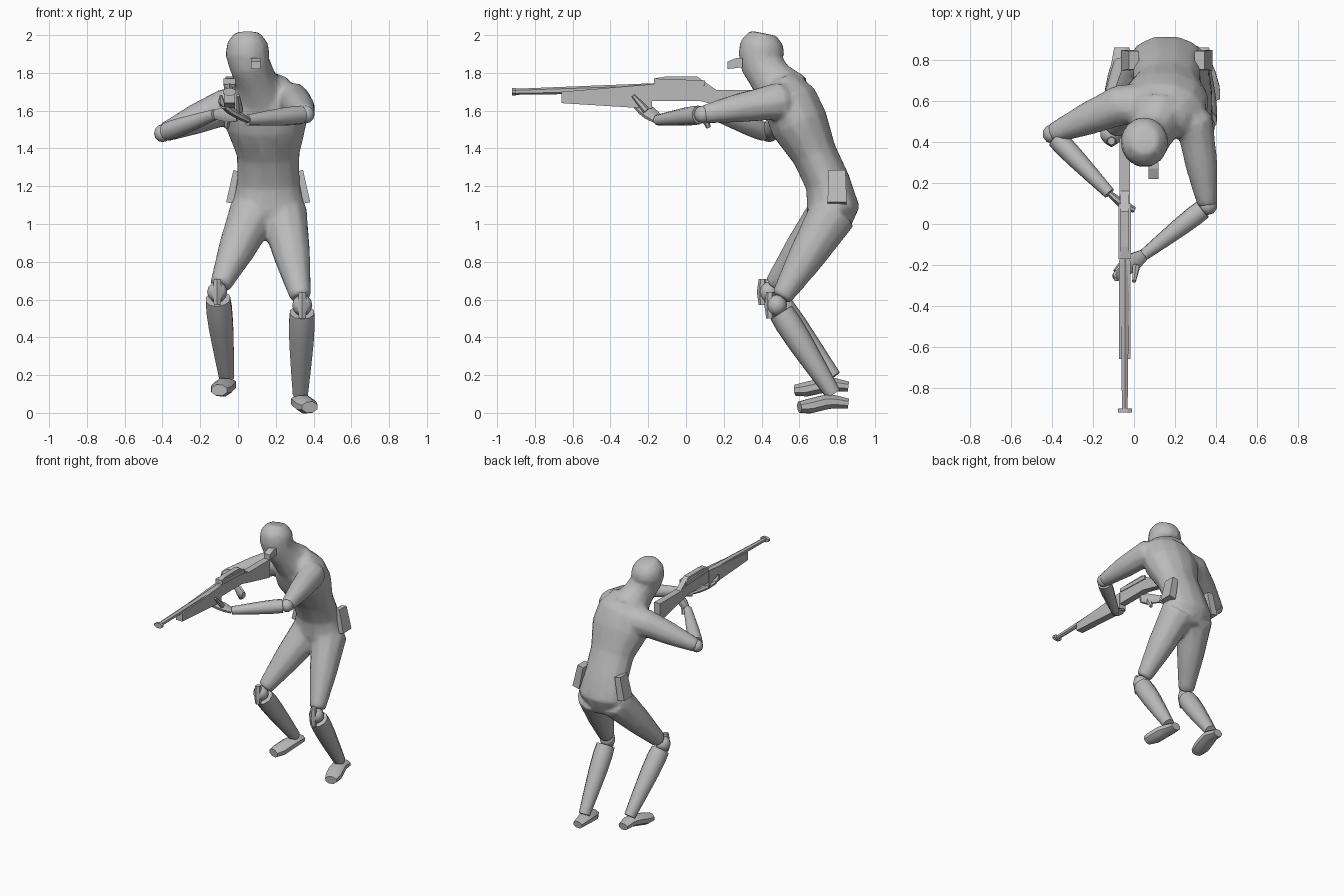
import bpy
import bmesh
import math
from mathutils import Vector

cube = bpy.data.objects.get("Cube")
if cube:
    bpy.data.objects.remove(cube, do_unlink=True)

grey = bpy.data.materials.new("plain grey")
grey.use_nodes = True
grey.diffuse_color = (0.5, 0.5, 0.5, 1)
grey.node_tree.nodes["Principled BSDF"].inputs["Base Color"].default_value = grey.diffuse_color

ACROSS = Vector((1, 0, 0))
FORWARD = Vector((0, -1, 0))
UP = Vector((0, 0, 1))


def finish(name, bm, smooth=True):
    """Turn a bmesh into a named grey object."""
    bmesh.ops.recalc_face_normals(bm, faces=bm.faces)
    mesh = bpy.data.meshes.new(name)
    bm.to_mesh(mesh)
    bm.free()
    mesh.materials.append(grey)
    obj = bpy.data.objects.new(name, mesh)
    bpy.context.collection.objects.link(obj)
    if smooth:
        bpy.ops.object.select_all(action="DESELECT")
        obj.select_set(True)
        bpy.context.view_layer.objects.active = obj
        bpy.ops.object.shade_smooth_by_angle(angle=math.radians(50))
    return obj


def loft(bm, path, widths, flat=1, side=ACROSS, sides=10):
    """Skin rings along a path; flat is the depth of each ring as a share of its width."""
    path = [Vector(point) for point in path]
    last = len(path) - 1
    rings = []
    for i, (centre, width) in enumerate(zip(path, widths)):
        along = (path[min(i + 1, last)] - path[max(i - 1, 0)]).normalized()
        u = (side - along * side.dot(along)).normalized()
        v = along.cross(u) * flat
        angles = [math.tau * (k + 0.5) / sides for k in range(sides)]
        rings.append([bm.verts.new(centre + (u * math.cos(a) + v * math.sin(a)) * width)
                      for a in angles])
    for lower, upper in zip(rings, rings[1:]):
        for k in range(sides):
            n = (k + 1) % sides
            bm.faces.new((lower[k], lower[n], upper[n], upper[k]))
    bm.faces.new(rings[0])
    bm.faces.new(rings[-1])


def limb(name, path, widths, flat=1, side=ACROSS, sides=8, smooth=True):
    bm = bmesh.new()
    loft(bm, path, widths, flat, side, sides)
    return finish(name, bm, smooth)


def muscle(name, start, end, thick, thin, bulge):
    """A limb segment that swells near its upper end and tapers to the lower one."""
    steps = [0.08, 0.2, 0.4, 0.7, 1]
    widths = [thick + (thin - thick) * t + bulge * math.sin(math.pi * math.sqrt(t)) for t in steps]
    return limb(name, [start.lerp(end, t) for t in steps], widths, sides=10)


def ball(name, centre, radius):
    bm = bmesh.new()
    bmesh.ops.create_uvsphere(bm, u_segments=10, v_segments=6, radius=radius)
    bmesh.ops.translate(bm, verts=bm.verts, vec=centre)
    return finish(name, bm)


def slab(name, outline, centre_x, thickness):
    """Extrude a (y, z) outline across x."""
    bm = bmesh.new()
    left_edge = centre_x - thickness / 2
    face = bm.faces.new([bm.verts.new((left_edge, y, z)) for y, z in outline])
    extruded = bmesh.ops.extrude_face_region(bm, geom=[face])
    moved = [item for item in extruded["geom"] if isinstance(item, bmesh.types.BMVert)]
    bmesh.ops.translate(bm, verts=moved, vec=ACROSS * thickness)
    return finish(name, bm, smooth=False)


# Joints that the limbs hang from
chest = Vector((0.12, 0.6, 1.62))
joints = {
    "left": dict(shoulder=Vector((0.3, 0.48, 1.65)), elbow=Vector((0.36, 0.09, 1.58)),
                 wrist=Vector((0.05, -0.15, 1.55)), hip=Vector((0.24, 0.78, 1.06)),
                 knee=Vector((0.34, 0.48, 0.57)), ankle=Vector((0.33, 0.78, 0.1)),
                 toe=Vector((0.38, 0.6, 0.03))),
    "right": dict(shoulder=Vector((-0.07, 0.58, 1.62)), elbow=Vector((-0.4, 0.44, 1.48)),
                  wrist=Vector((-0.12, 0.15, 1.58)), hip=Vector((0.08, 0.77, 1.06)),
                  knee=Vector((-0.11, 0.44, 0.64)), ankle=Vector((-0.06, 0.78, 0.19)),
                  toe=Vector((-0.1, 0.58, 0.12))),
}

# Body: torso, head, upper arms and thighs fused into one skin
bm = bmesh.new()
loft(bm, [(0.16, 0.77, 0.97), (0.16, 0.78, 1.08), (0.16, 0.75, 1.22), (0.16, 0.68, 1.37),
          (0.15, 0.6, 1.53), (0.14, 0.55, 1.65), (0.12, 0.5, 1.75)],
     [0.13, 0.2, 0.17, 0.17, 0.22, 0.21, 0.14], flat=0.72, sides=12)
loft(bm, [(0.12, 0.53, 1.68), (0.09, 0.45, 1.77), (0.06, 0.4, 1.85), (0.05, 0.4, 1.9),
          (0.05, 0.4, 1.96), (0.05, 0.41, 2.01)],
     [0.14, 0.11, 0.11, 0.12, 0.11, 0.07], flat=1.05, sides=12)
for j in joints.values():
    loft(bm, [chest, j["shoulder"], j["shoulder"].lerp(j["elbow"], 0.5), j["elbow"]],
         [0.1, 0.1, 0.08, 0.05], side=UP)
    knee_end = j["knee"].lerp(j["hip"], 0.08)
    loft(bm, [j["hip"], j["hip"].lerp(knee_end, 0.5), knee_end], [0.13, 0.1, 0.057])
body = finish("body", bm)
fuse = body.modifiers.new("fuse", "REMESH")
fuse.mode = "VOXEL"
fuse.voxel_size = 0.013
fuse.use_smooth_shade = True
blend = body.modifiers.new("blend", "SMOOTH")
blend.iterations = 8
facets = body.modifiers.new("facets", "DECIMATE")
facets.ratio = 0.12

# Mouthpiece on the face
slab("mouthpiece", [(0.3, 1.83), (0.22, 1.82), (0.22, 1.86), (0.27, 1.88), (0.3, 1.88)], 0.095, 0.05)

for name, j in joints.items():
    # Lower leg with a ball knee and a knee pad
    knee, ankle, toe = j["knee"], j["ankle"], j["toe"]
    ball(name + "_knee", knee, 0.056)
    muscle(name + "_shin", knee, ankle, 0.05, 0.042, 0.023)
    pad = knee + FORWARD * 0.035
    limb(name + "_knee_pad", [pad - UP * 0.07, pad, pad + UP * 0.07], [0.02, 0.03, 0.02], sides=6)

    # Tapered shoe from heel to toe
    heel = ankle - UP * 0.05 - FORWARD * 0.08
    instep = ankle.lerp(toe, 0.3) - UP * 0.025
    limb(name + "_foot", [heel, ankle - UP * 0.04, instep, ankle.lerp(toe, 0.7) - UP * 0.015, toe],
         [0.04, 0.055, 0.06, 0.06, 0.045], flat=0.7)

    # Forearm with a ball elbow
    ball(name + "_elbow", j["elbow"], 0.047)
    muscle(name + "_forearm", j["elbow"], j["wrist"], 0.04, 0.029, 0.013)

# Supporting hand: palm, fingers and thumb
wrist = joints["left"]["wrist"]
palm = Vector((-0.04, -0.21, 1.6))
limb("left_palm", [wrist, wrist.lerp(palm, 0.5), palm, palm + Vector((-0.04, -0.04, 0.03))],
     [0.03, 0.045, 0.045, 0.035], flat=0.5, side=FORWARD)
limb("left_fingers", [palm, palm + Vector((-0.05, -0.05, 0.05)), palm + Vector((-0.05, -0.06, 0.08))],
     [0.03, 0.025, 0.01], flat=0.7, side=FORWARD, sides=6)
limb("left_thumb", [palm + ACROSS * 0.05, palm + Vector((0.04, -0.07, 0.08))],
     [0.02, 0.01], sides=6)

# Trigger hand: palm and curled fingers
wrist = joints["right"]["wrist"]
palm = Vector((-0.05, 0.09, 1.58))
limb("right_palm", [wrist, palm, palm + Vector((0.05, -0.02, -0.01))],
     [0.028, 0.045, 0.03], flat=0.55, side=UP)
limb("right_fingers", [palm, palm + Vector((-0.01, 0.03, -0.07))], [0.025, 0.012], sides=6)

# Rifle: stock, fore end, sight, barrel and muzzle
gun = Vector((-0.045, 0, 1.7))
slab("rifle_stock", [(0.42, 1.71), (0.16, 1.71), (0.05, 1.74), (-0.19, 1.74), (-0.19, 1.65),
                     (0.08, 1.65), (0.2, 1.62), (0.42, 1.57)], gun.x, 0.05)
slab("rifle_fore_end", [(-0.18, 1.74), (-0.66, 1.7), (-0.66, 1.64), (-0.18, 1.61)], gun.x, 0.056)
slab("rifle_sight", [(-0.17, 1.73), (-0.17, 1.77), (-0.11, 1.78), (0.06, 1.78),
                     (0.16, 1.71), (0.05, 1.71)], gun.x, 0.04)
for offset in (-0.025, 0.025):
    slab("rifle_side_rail", [(-0.17, 1.74), (-0.17, 1.77), (0.1, 1.76), (0.1, 1.73)],
         gun.x + offset, 0.012)
tip = gun + FORWARD * 0.9
limb("rifle_barrel", [gun + FORWARD * 0.15 + UP * 0.02, tip], [0.026, 0.016], sides=6, smooth=False)
limb("rifle_muzzle", [tip, tip + FORWARD * 0.02], [0.037, 0.037], flat=0.55, smooth=False)

# Hip pouches flaring outward
for name, x, out in (("left", 0.32, 1), ("right", 0, -1)):
    top = Vector((x, 0.8, 1.28))
    limb(name + "_hip_pouch", [top, top + Vector((out * 0.035, 0, -0.17))],
         [0.035, 0.04], flat=1.8, sides=4, smooth=False)
